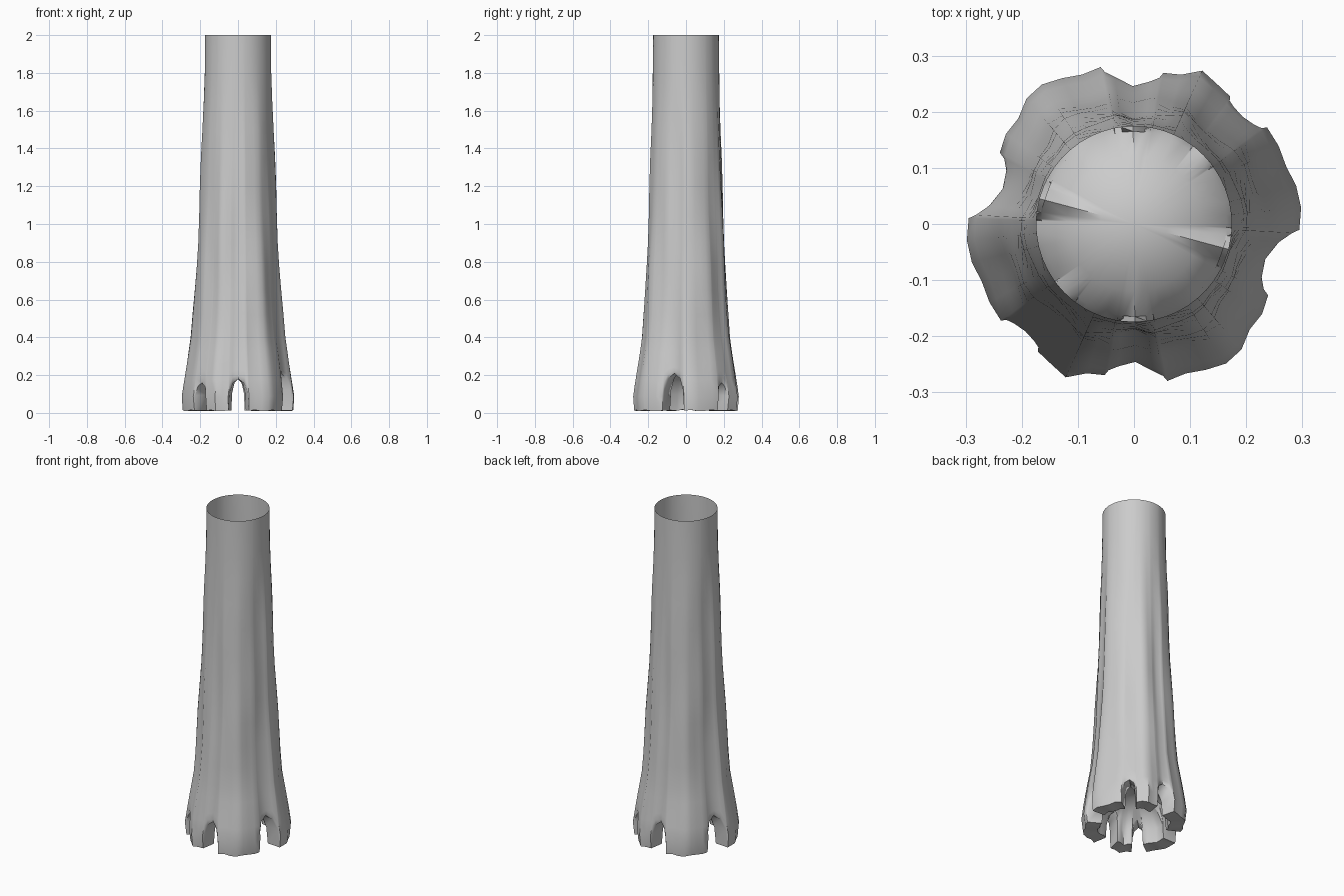
import bpy, bmesh, math
from math import sin, cos, radians

if "Cube" in bpy.data.objects:
    bpy.data.objects.remove(bpy.data.objects["Cube"])

# Gaps between the roots on one half: start angle, end angle, arch height.
# The trunk repeats after a half turn.
GAPS = [(36, 53, 0.16), (79, 102, 0.18), (152, 178, 0.21)]
ARCH = [(0, 0), (0.05, 0.55), (0.2, 0.86), (0.5, 1), (0.8, 0.86), (0.95, 0.55), (1, 0)]
# Outline of the foot (angle, radius) and mean radius by height
FOOT = [(-3, .300), (8, .303), (20, .292), (33, .300), (45, .285), (55, .285), (66, .305),
        (72, .287), (79, .282), (90, .262), (100, .288), (109, .284), (127, .306),
        (138, .278), (148, .280), (157, .266), (169, .264), (177, .300), (188, .303)]
MEAN = [(0, .282), (.07, .284), (.2, .266), (.4, .236), (.6, .221), (.8, .211),
        (1.0, .201), (1.2, .194), (1.4, .188), (1.6, .181), (1.8, .176), (2, .174)]
BARK = [(0, 1), (.2, .9), (.5, .65), (1, .5), (1.5, .25), (1.75, 0), (2, 0)]
LEVELS = [2, 1.8, 1.65, 1.5, 1.35, 1.2, 1.05, .9, .78, .65, .52, .4, .32, .26]


def lerp(table, x):
    for (x0, y0), (x1, y1) in zip(table, table[1:]):
        if x <= x1:
            return y0 + (y1 - y0) * (x - x0) / (x1 - x0)
    return table[-1][1]


def radius(a, z):
    k = lerp(BARK, z)
    ripple = .004 * sin(radians(8 * a) + 5 * z) + .004 * sin(radians(4 * a) - 9 * z)
    return lerp(MEAN, z) + k * (lerp(FOOT, a) - .285) + ripple * min(k, .6)


# Columns around one half: angle and height of the lower edge
columns = []
for i, (lo, hi, h) in enumerate(GAPS):
    start = GAPS[i - 1][1] - (180 if i == 0 else 0)
    n = max(3, round((lo - start) / 7))
    columns += [(start + (lo - start) * j / n, .012 + .004 * sin(j * 2)) for j in range(1, n)]
    columns += [(lo + (hi - lo) * f, .012 + (h - .012) * g) for f, g in ARCH]


def profile(a, low):
    # outer bark, down to the lower edge, back up inside to the hollow's ceiling
    pts = [(radius(a, z), z) for z in LEVELS]
    for t in (.35, .7, 1):
        z = .26 - (.26 - low) * t
        pts.append((radius(a, z) - (.008 if t == 1 else 0), z))
    r_in = radius(a, low) - .09
    pts += [(r_in, low + .002), (r_in - .005, low + (max(low, .15) - low) * .6 + .004),
            (.165, max(low + .008, .165)), (.12, max(low + .012, .205)), (.06, .235)]
    return pts


bm = bmesh.new()
rings = []
for turn in (0, 180):
    for a, low in columns:
        t = radians(a + turn)
        rings.append([bm.verts.new((r * cos(t), r * sin(t), z)) for r, z in profile(a, low)])
apex = bm.verts.new((0, 0, .242))
for i, cur in enumerate(rings):
    nxt = rings[(i + 1) % len(rings)]
    for j in range(len(cur) - 1):
        bm.faces.new((cur[j], cur[j + 1], nxt[j + 1], nxt[j]))
    bm.faces.new((cur[-1], apex, nxt[-1]))
bmesh.ops.recalc_face_normals(bm, faces=bm.faces)
mesh = bpy.data.meshes.new("tree_trunk")
bm.to_mesh(mesh)
bm.free()

# Hollow trunk, open at the top
trunk = bpy.data.objects.new("tree_trunk", mesh)
bpy.context.collection.objects.link(trunk)
bpy.context.view_layer.objects.active = trunk
trunk.select_set(True)
bpy.ops.object.shade_smooth_by_angle(angle=radians(50))
